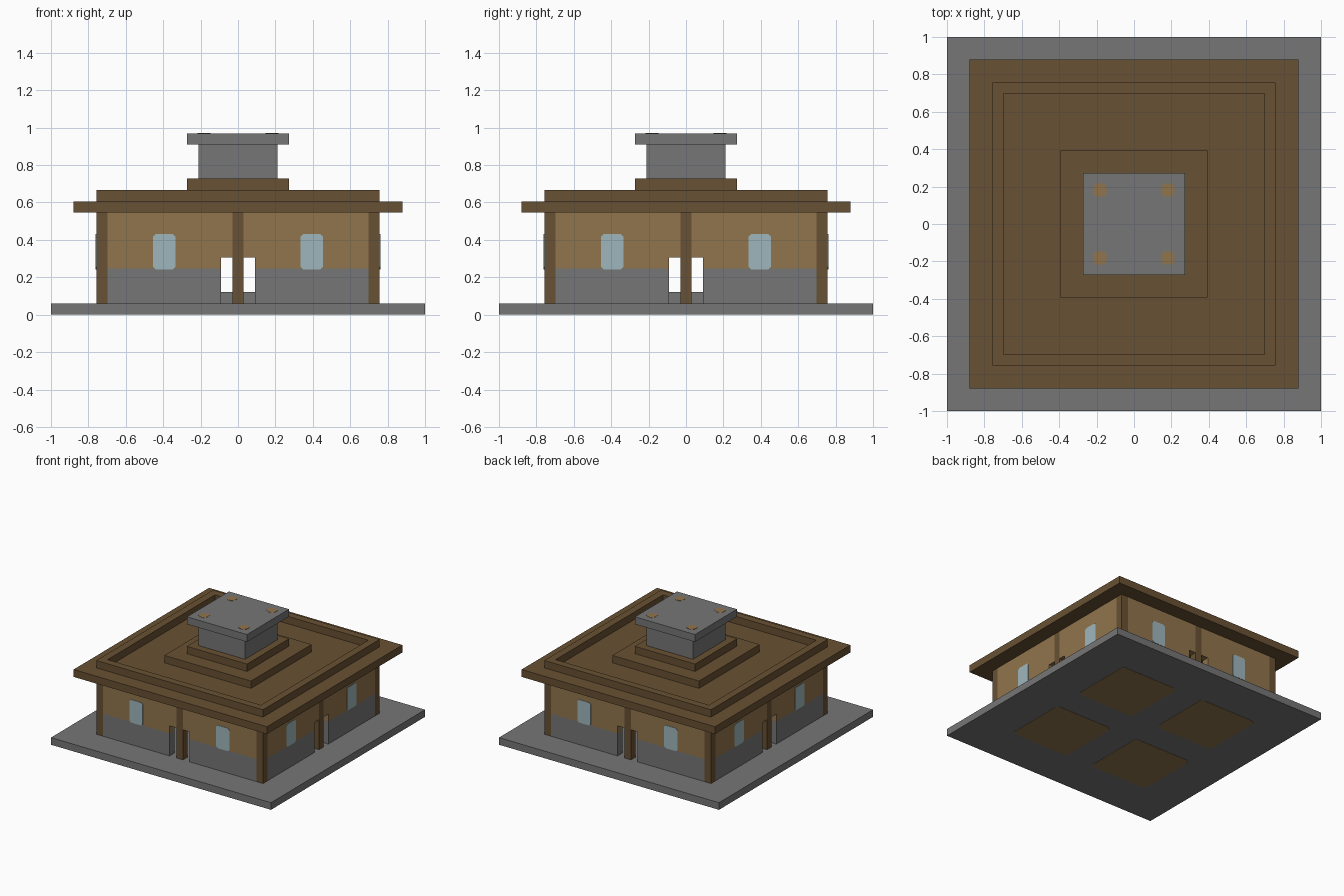
import bpy
from mathutils import Matrix, Vector
from math import pi

cube = bpy.data.objects.get("Cube")
if cube:
    bpy.data.objects.remove(cube)

U = 2 / 33          # one building block


def material(name, rgb):
    m = bpy.data.materials.new(name)
    m.diffuse_color = (*rgb, 1)
    m.use_nodes = True
    m.node_tree.nodes["Principled BSDF"].inputs["Base Color"].default_value = (*rgb, 1)
    return m


STONE = material("grey stone", (0.18, 0.18, 0.18))
WOOD = material("dark wood", (0.14, 0.082, 0.033))
PLASTER = material("tan plaster", (0.285, 0.178, 0.073))
GLASS = material("pale blue glass", (0.345, 0.468, 0.503))


def prism(name, outline, direction, mat, turn=0):
    """Extrude a flat outline along a direction, then turn it about the z axis."""
    n = len(outline)
    base = [Vector(p) for p in outline]
    verts = base + [p + Vector(direction) for p in base]
    faces = [tuple(range(n))[::-1], tuple(range(n, 2 * n))]
    faces += [(i, (i + 1) % n, (i + 1) % n + n, i + n) for i in range(n)]
    mesh = bpy.data.meshes.new(name)
    mesh.from_pydata(verts, [], faces)
    mesh.transform(Matrix.Rotation(turn, 4, "Z"))
    mesh.materials.append(mat)
    obj = bpy.data.objects.new(name, mesh)
    bpy.context.collection.objects.link(obj)
    # Consistent outward normals
    import bmesh
    bm = bmesh.new()
    bm.from_mesh(mesh)
    bmesh.ops.recalc_face_normals(bm, faces=bm.faces)
    bm.to_mesh(mesh)
    bm.free()
    return obj


def box(name, x0, x1, y0, y1, z0, z1, mat, turn=0):
    ring = [(x0, y0, z0), (x1, y0, z0), (x1, y1, z0), (x0, y1, z0)]
    return prism(name, ring, (0, 0, z1 - z0), mat, turn)


def slab(name, r, z0, z1, mat):
    return box(name, -r, r, -r, r, z0, z1, mat)


def chamfered(cx, cy, hx, hy, c):
    """Rectangle outline with cut corners."""
    pts = []
    for sx, sy in ((1, 1), (-1, 1), (-1, -1), (1, -1)):
        pair = [(cx + sx * hx, cy + sy * (hy - c)), (cx + sx * (hx - c), cy + sy * hy)]
        pts += pair if sx * sy > 0 else pair[::-1]
    return pts


# Stacked square layers: plinth, roof tiers and chimney
slab("plinth", 16.5 * U, 0.002, U, STONE)
slab("hearth", 3.5 * U, U, 2 * U, STONE)
slab("eaves", 14.5 * U, 9 * U, 10 * U, WOOD)
slab("lower_roof_tier", 6.5 * U, 10 * U, 11 * U, WOOD)
slab("upper_roof_tier", 4.5 * U, 11 * U, 12 * U, WOOD)
slab("chimney", 3.5 * U, 12 * U, 15 * U, STONE)
slab("chimney_cap", 4.5 * U, 15 * U, 16 * U, STONE)

OUT, IN = 12.5 * U, 11.5 * U
DOOR, POST = 1.5 * U, 0.5 * U
SILL, LINTEL, TOP = 0.246, 5 * U + 0.004, 9 * U

# The four identical sides
for side, label in enumerate(("front", "left", "back", "right")):
    turn = side * pi / 2
    box(f"{label}_roof_curb", -OUT, IN, -OUT, -IN, 10 * U, 11 * U, WOOD, turn)
    box(f"{label}_corner_post", -OUT, -IN, -OUT, -IN, U, TOP, WOOD, turn)
    box(f"{label}_door_post", -POST, POST, -OUT, -IN, U, TOP, WOOD, turn)
    for s, half in ((1, "a"), (-1, "b")):
        xs = sorted((s * DOOR, s * IN))
        box(f"{label}_stone_wall_{half}", *xs, -OUT, -IN, U, SILL, STONE, turn)
        # Plaster steps over the doorway to meet the post
        step = [(DOOR, SILL), (IN, SILL), (IN, TOP), (POST, TOP), (POST, LINTEL), (DOOR, LINTEL)]
        prism(f"{label}_plaster_wall_{half}", [(s * x, -OUT, z) for x, z in step],
              (0, U, 0), PLASTER, turn)
        # Window panes on the outer and inner faces
        pane = chamfered(s * 6.5 * U, 5.55 * U, U, 1.55 * U, 0.014)
        for face, y in (("outer", -OUT - 0.003), ("inner", -IN)):
            prism(f"{label}_{face}_window_{half}", [(x, y, z) for x, z in pane],
                  (0, 0.003, 0), GLASS, turn)
    # Tan patches on the chimney cap and under the plinth
    spot = chamfered(3 * U, 3 * U, 0.036, 0.036, 0.018)
    prism(f"{label}_cap_spot", [(x, y, 16 * U) for x, y in spot], (0, 0, 0.002), PLASTER, turn)
    patch = chamfered(0.385, 0.385, 0.265, 0.265, 0.03)
    prism(f"{label}_plinth_patch", [(x, y, 0) for x, y in patch], (0, 0, 0.002), PLASTER, turn)
